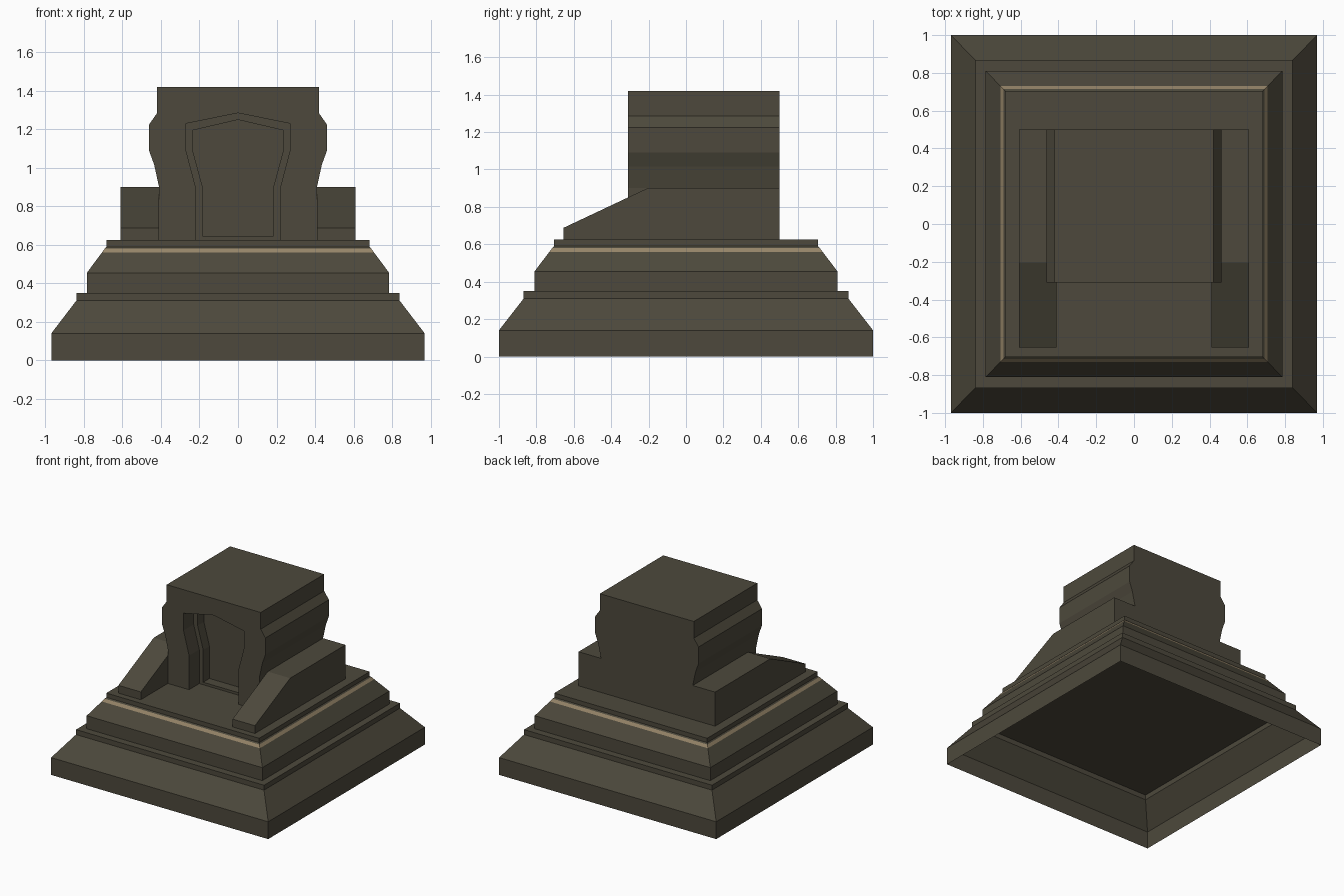
import bpy

if "Cube" in bpy.data.objects:
    bpy.data.objects.remove(bpy.data.objects["Cube"])

def material(name, rgb):
    m = bpy.data.materials.new(name)
    m.diffuse_color = (*rgb, 1)
    m.use_nodes = True
    m.node_tree.nodes["Principled BSDF"].inputs["Base Color"].default_value = m.diffuse_color
    return m

stone = material("dark stone", (0.074, 0.066, 0.045))
tan = material("tan trim", (0.305, 0.235, 0.141))

def make(name, verts, faces, trim=()):
    me = bpy.data.meshes.new(name)
    me.from_pydata(verts, [], faces)
    me.materials.append(stone)
    me.materials.append(tan)
    for i in trim:
        me.polygons[i].material_index = 1
    ob = bpy.data.objects.new(name, me)
    bpy.context.collection.objects.link(ob)
    return ob

def bridge(a, b, n, closed=True):
    """Quads between two rings of n vertices starting at a and b."""
    return [(a + i, a + (i + 1) % n, b + (i + 1) % n, b + i)
            for i in range(n if closed else n - 1)]

def tier(name, levels, trim_level=None):
    """Stack of rectangles (half x, half y, z), open below, capped on top."""
    verts, faces, trim = [], [], []
    for k, (x, y, z) in enumerate(levels):
        verts += [(-x, -y, z), (x, -y, z), (x, y, z), (-x, y, z)]
        if k:
            if k - 1 == trim_level:
                trim = range(len(faces), len(faces) + 4)
            faces += bridge(4 * k - 4, 4 * k, 4)
    n = len(verts)
    faces.append((n - 4, n - 3, n - 2, n - 1))
    make(name, verts, faces, trim)

# Stepped plinth: hollow lower tier and upper tier with a tan stripe
tier("lower_plinth", [(0.97, 1.0, 0), (0.97, 1.0, 0.14),
                      (0.84, 0.868, 0.31), (0.84, 0.868, 0.35)])
tier("upper_plinth", [(0.785, 0.81, 0.35), (0.785, 0.81, 0.455),
                      (0.707, 0.73, 0.56), (0.692, 0.715, 0.581),
                      (0.683, 0.705, 0.59), (0.683, 0.705, 0.625)], 2)

def mirrored(half):
    """Right half profile, bottom to top, completed with its left mirror."""
    return half + [(-x, z) for x, z in reversed(half) if x > 0]

# Shrine body with a stepped doorway sunk into the front
outer = mirrored([(0.41, 0.625), (0.41, 0.9), (0.435, 1.015), (0.462, 1.09),
                  (0.462, 1.225), (0.42, 1.285), (0.42, 1.42)])
door = mirrored([(0.22, 0.625), (0.22, 0.9), (0.27, 1.09), (0.27, 1.23), (0, 1.285)])
panel = mirrored([(0.185, 0.645), (0.185, 0.905), (0.235, 1.09), (0.235, 1.195), (0, 1.25)])
front, back, frame_y, panel_y = -0.31, 0.5, -0.18, -0.10
n, d = len(outer), len(door)
verts = []
for ring, y in ((outer, front), (outer, back), (door, front),
                (door, frame_y), (panel, frame_y), (panel, panel_y)):
    verts += [(x, y, z) for x, z in ring]
o = 2 * n
faces = [tuple(range(n)) + tuple(reversed(range(o, o + d))),      # front wall
         tuple(reversed(range(n, 2 * n))),                        # back wall
         tuple(range(o + 3 * d, o + 4 * d))]                      # door panel
faces += [f[::-1] for f in bridge(0, n, n, False)]                # sides, roof
faces += bridge(o, o + d, d, False)                               # door reveal
faces += bridge(o + d, o + 2 * d, d)                              # door frame
faces += bridge(o + 2 * d, o + 3 * d, d)                          # inner reveal
make("shrine_body", verts, faces)

# Side ramps flanking the body
ramp = [(-0.655, 0.625), (0.5, 0.625), (0.5, 0.9), (-0.205, 0.9), (-0.655, 0.688)]
for side, x0, x1 in (("left", -0.61, -0.41), ("right", 0.41, 0.61)):
    make(side + "_ramp", [(x, y, z) for x in (x0, x1) for y, z in ramp],
         [(4, 3, 2, 1, 0), (5, 6, 7, 8, 9)] + bridge(0, 5, 5))
